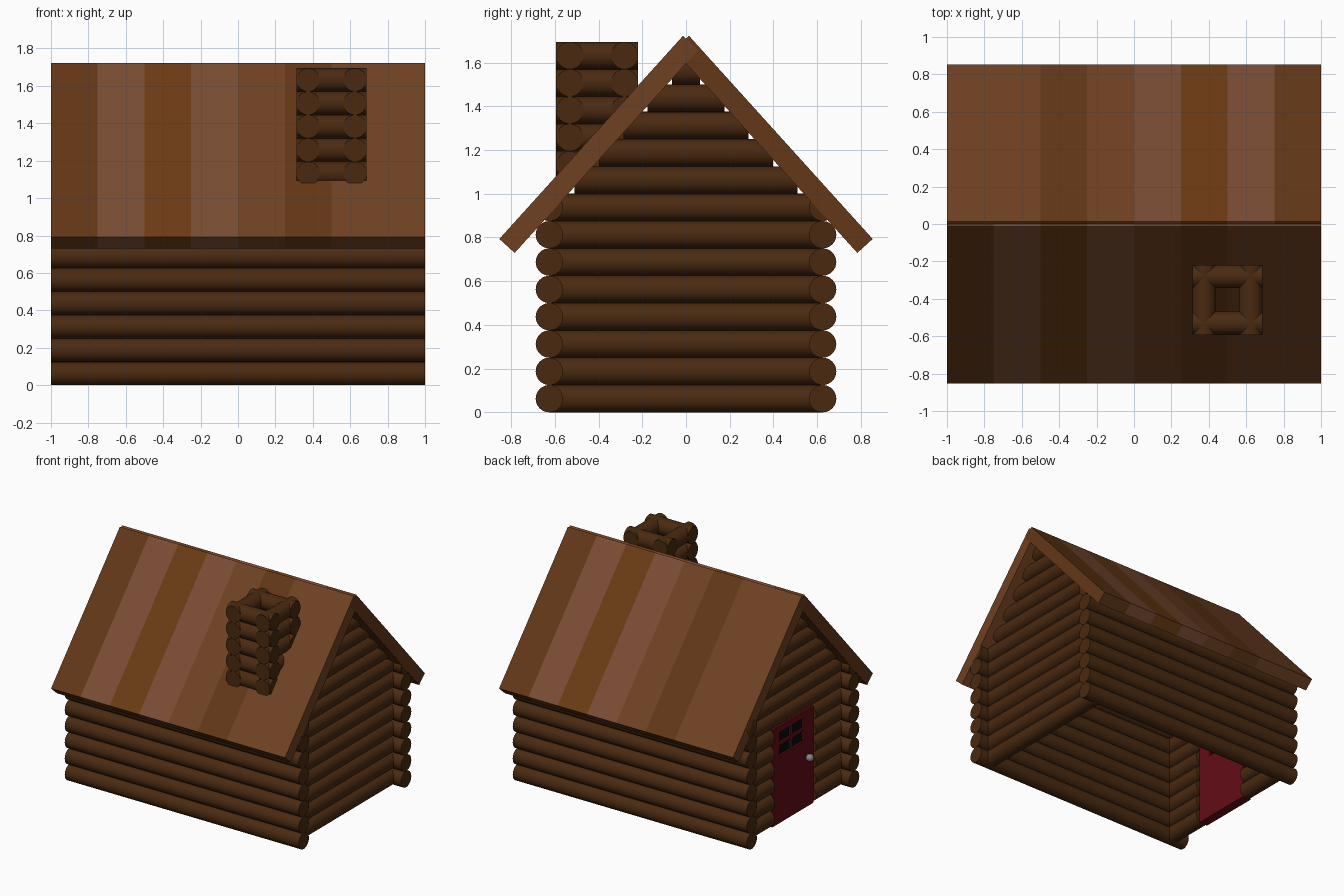
import bpy, bmesh, math
from mathutils import Matrix, Vector

if "Cube" in bpy.data.objects:
    bpy.data.objects.remove(bpy.data.objects["Cube"])

R = 0.0625   # log radius
D = 2 * R    # log row height


def material(name, hexcode):
    rgb = [int(hexcode[i:i + 2], 16) / 255 for i in (0, 2, 4)]
    lin = [c / 12.92 if c < 0.04 else ((c + 0.055) / 1.055) ** 2.4 for c in rgb]
    m = bpy.data.materials.new(name)
    m.diffuse_color = (*lin, 1)
    m.use_nodes = True
    m.node_tree.nodes["Principled BSDF"].inputs["Base Color"].default_value = m.diffuse_color
    return m


def finish(bm, name, mat, smooth=False):
    me = bpy.data.meshes.new(name)
    bm.to_mesh(me)
    bm.free()
    ob = bpy.data.objects.new(name, me)
    bpy.context.collection.objects.link(ob)
    me.materials.append(mat)
    if smooth:
        bpy.ops.object.select_all(action='DESELECT')
        ob.select_set(True)
        bpy.context.view_layer.objects.active = ob
        bpy.ops.object.shade_smooth_by_angle(angle=math.radians(40))
    return ob


def add_log(bm, a, b):
    a, b = Vector(a), Vector(b)
    rot = (b - a).to_track_quat('Z', 'Y').to_matrix().to_4x4()
    bmesh.ops.create_cone(bm, cap_ends=True, segments=32, radius1=R, radius2=R,
                          depth=(b - a).length,
                          matrix=Matrix.Translation((a + b) / 2) @ rot)


def add_box(bm, lo, hi):
    lo, hi = Vector(lo), Vector(hi)
    bmesh.ops.create_cube(bm, size=1, matrix=Matrix.Translation((lo + hi) / 2)
                          @ Matrix.Diagonal((*(hi - lo), 1)))


wood = material("log_wood", "4A2A10")
red = material("door_red", "620D15")
glass = material("window_dark", "0A0A10")
metal = material("knob_metal", "8C8C8C")
planks = {k: material("plank_" + k, c) for k, c in
          dict(dark="633717", pale="794C33", amber="6B3B14", mid="6F4122").items()}

# long side walls, top log tucked into the roof
for name, y in (("front_wall", -0.625), ("back_wall", 0.625)):
    bm = bmesh.new()
    for i in range(8):
        z = R + D * i
        add_log(bm, (-1, y, z), (1, y, z))
    finish(bm, name, wood, True)

# gable walls, the left one with a door opening
for name, x in (("right_gable", 0.875), ("left_gable", -0.875)):
    bm = bmesh.new()
    for i in range(13):
        z = R + D * i
        h = 0.625 if i < 7 else 0.62 - 0.111 * (i - 7)
        if x < 0 and i < 6:
            for s in (-1, 1):
                add_log(bm, (x, s * 0.25, z), (x, s * h, z))
        else:
            add_log(bm, (x, -h, z), (x, h, z))
    finish(bm, name, wood, True)

# roof planks, the back slope is the front turned half around
A, B, thick = Vector((0, -0.854, 0.793)), Vector((0, -0.014, 1.722)), 0.095
d = B - A
ang = math.atan2(d.z, d.y)
mid = (A + B) / 2 + Vector((0, math.sin(ang), -math.cos(ang))) * thick / 2
for side, turn in (("front", 0), ("back", math.pi)):
    for i, tone in enumerate("dark pale amber pale mid dark mid mid".split()):
        bm = bmesh.new()
        bmesh.ops.create_cube(bm, size=1, matrix=Matrix.Rotation(turn, 4, 'Z')
                              @ Matrix.Translation((-0.875 + 0.25 * i, mid.y, mid.z))
                              @ Matrix.Rotation(ang, 4, 'X')
                              @ Matrix.Diagonal((0.25, d.length, thick, 1)))
        finish(bm, f"roof_plank_{side}_{i}", planks[tone])

# chimney of crossed short logs
bm = bmesh.new()
cx, cy, h = 0.5, -0.406, 0.1875
for i in range(5):
    z = 1.632 - D * i
    for s in (-R * 2, R * 2):
        add_log(bm, (cx - h, cy + s, z), (cx + h, cy + s, z))
        add_log(bm, (cx + s, cy - h, z), (cx + s, cy + h, z))
finish(bm, "chimney", wood, True)

# door with window opening and glazing bars
x0, x1 = -0.913, -0.84
wy0, wy1, wz0, wz1 = -0.135, 0.165, 0.52, 0.70
wy, wz, bar = (wy0 + wy1) / 2, (wz0 + wz1) / 2, 0.01
bm = bmesh.new()
add_box(bm, (x0, -0.25, 0), (x1, 0.25, wz0))
add_box(bm, (x0, -0.25, wz1), (x1, 0.25, 0.75))
add_box(bm, (x0, -0.25, wz0), (x1, wy0, wz1))
add_box(bm, (x0, wy1, wz0), (x1, 0.25, wz1))
add_box(bm, (x0, wy - bar, wz0), (x1, wy + bar, wz1))
add_box(bm, (x0, wy0, wz - bar), (x1, wy1, wz + bar))
finish(bm, "door", red)

# window glass
bm = bmesh.new()
add_box(bm, (x0 + 0.015, wy0, wz0), (x1 - 0.015, wy1, wz1))
finish(bm, "door_window", glass)

# door knob
bm = bmesh.new()
bmesh.ops.create_uvsphere(bm, u_segments=24, v_segments=12, radius=0.028,
                          matrix=Matrix.Translation((x0 - 0.02, -0.18, 0.38)))
finish(bm, "door_knob", metal, True)
